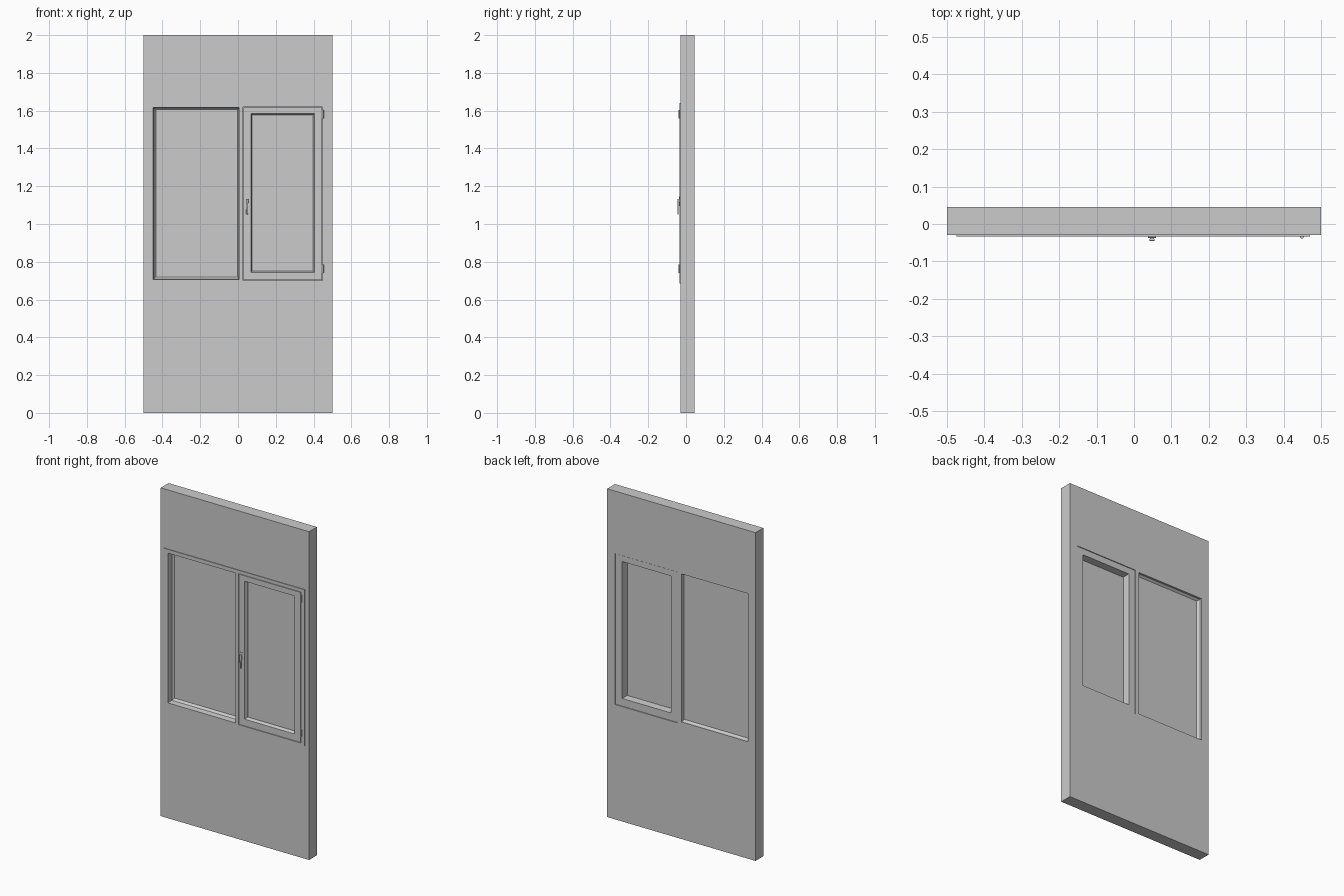
import bpy
import bmesh

cube = bpy.data.objects.get("Cube")
if cube:
    bpy.data.objects.remove(cube, do_unlink=True)

grey = bpy.data.materials.new("plain grey")
grey.use_nodes = True
grey.diffuse_color = (0.6, 0.6, 0.6, 1)
grey.node_tree.nodes["Principled BSDF"].inputs["Base Color"].default_value = (0.6, 0.6, 0.6, 1)


def finish(name, bm, bevel=0):
    bmesh.ops.recalc_face_normals(bm, faces=bm.faces[:])
    mesh = bpy.data.meshes.new(name)
    bm.to_mesh(mesh)
    bm.free()
    mesh.materials.append(grey)
    obj = bpy.data.objects.new(name, mesh)
    bpy.context.collection.objects.link(obj)
    if bevel:
        mod = obj.modifiers.new("soft_edges", "BEVEL")
        mod.width = bevel
        mod.segments = 3
    return obj


def inset(rect, d):
    x0, x1, z0, z1 = rect
    return (x0 + d, x1 - d, z0 + d, z1 - d)


def loft(name, sections, ring=True, bevel=0):
    """Join rectangles (rect, y) in order; a ring closes on itself, a solid gets caps."""
    bm = bmesh.new()
    loops = []
    for (x0, x1, z0, z1), y in sections:
        corners = ((x0, z0), (x1, z0), (x1, z1), (x0, z1))
        loops.append([bm.verts.new((x, y, z)) for x, z in corners])
    pairs = list(zip(loops, loops[1:]))
    if ring:
        pairs.append((loops[-1], loops[0]))
    else:
        bm.faces.new(loops[0])
        bm.faces.new(loops[-1])
    for a, b in pairs:
        for i in range(4):
            j = (i + 1) % 4
            bm.faces.new((a[i], a[j], b[j], b[i]))
    return finish(name, bm, bevel)


def slab(name, rect, y0, y1, bevel=0):
    return loft(name, [(rect, y0), (rect, y1)], False, bevel)


FRONT, BACK, FACE = -0.03, 0.045, -0.034

# Wall with one opening for the window
wall = (-0.5, 0.5, 0, 2)
opening = (-0.475, 0.471, 0.686, 1.64)
loft("wall", [(wall, FRONT), (opening, FRONT), (opening, BACK), (wall, BACK)])

# Fixed half of the frame, with a sloped bead on both sides of the pane
fixed_outer = (-0.475, 0.022, 0.686, 1.64)
fixed_edge = (-0.449, 0.006, 0.705, 1.617)
fixed_pane = (-0.435, -0.002, 0.72, 1.605)
back_edge = (-0.45, 0.0, 0.713, 1.615)
loft("fixed_frame", [
    (fixed_outer, FACE), (fixed_edge, FACE), (inset(fixed_edge, 0.003), 0.0),
    (fixed_pane, 0.012), (fixed_pane, 0.02), (back_edge, 0.033),
    (back_edge, BACK), (fixed_outer, BACK)])
slab("fixed_pane", inset(fixed_pane, -0.003), 0.012, 0.02)

# Frame around the opening sash
sash_outer = (0.026, 0.447, 0.7, 1.62)
hinge_outer = (0.022, 0.471, 0.686, 1.64)
loft("sash_surround", [(hinge_outer, FACE), (sash_outer, FACE),
                       (sash_outer, BACK), (hinge_outer, BACK)])

# Opening sash, set off by a narrow groove and slightly recessed at the back
sash = inset(sash_outer, 0.003)
sash_pane = (0.075, 0.398, 0.75, 1.578)
sash_edge = inset(sash_pane, -0.006)
loft("sash", [(sash, FACE), (sash_edge, FACE), (sash_pane, -0.02),
              (sash_pane, -0.003), (inset(sash_pane, -0.003), 0.041), (sash, 0.041)])
slab("sash_pane", inset(sash_pane, -0.003), -0.011, -0.003)
slab("groove_bottom", sash_outer, 0.0, 0.001).hide_render = False
bpy.data.objects.remove(bpy.data.objects["groove_bottom"], do_unlink=True)
loft("sash_seal", [(sash_outer, -0.024), (inset(sash, 0.002), -0.024),
                   (inset(sash, 0.002), 0.04), (sash_outer, 0.04)])

# Handle: rosette, neck and tapering lever
slab("handle_rosette", (0.037, 0.059, 1.095, 1.145), -0.037, FACE + 0.002, 0.001)
slab("handle_neck", (0.043, 0.053, 1.117, 1.13), -0.042, -0.035)
lever = slab("handle_lever", (0.041, 0.055, 1.05, 1.133), -0.045, -0.04, 0.0015)
for v in lever.data.vertices:
    if v.co.z < 1.1:
        v.co.x = 0.048 + (v.co.x - 0.048) * 0.6

# Hinges on the sash edge
for label, z in (("upper", 1.582), ("lower", 0.763)):
    bpy.ops.mesh.primitive_cylinder_add(vertices=16, radius=0.005, depth=0.045,
                                        location=(0.449, FACE, z))
    hinge = bpy.context.object
    hinge.name = label + "_hinge"
    hinge.data.materials.append(grey)
    bpy.ops.object.shade_smooth_by_angle()
